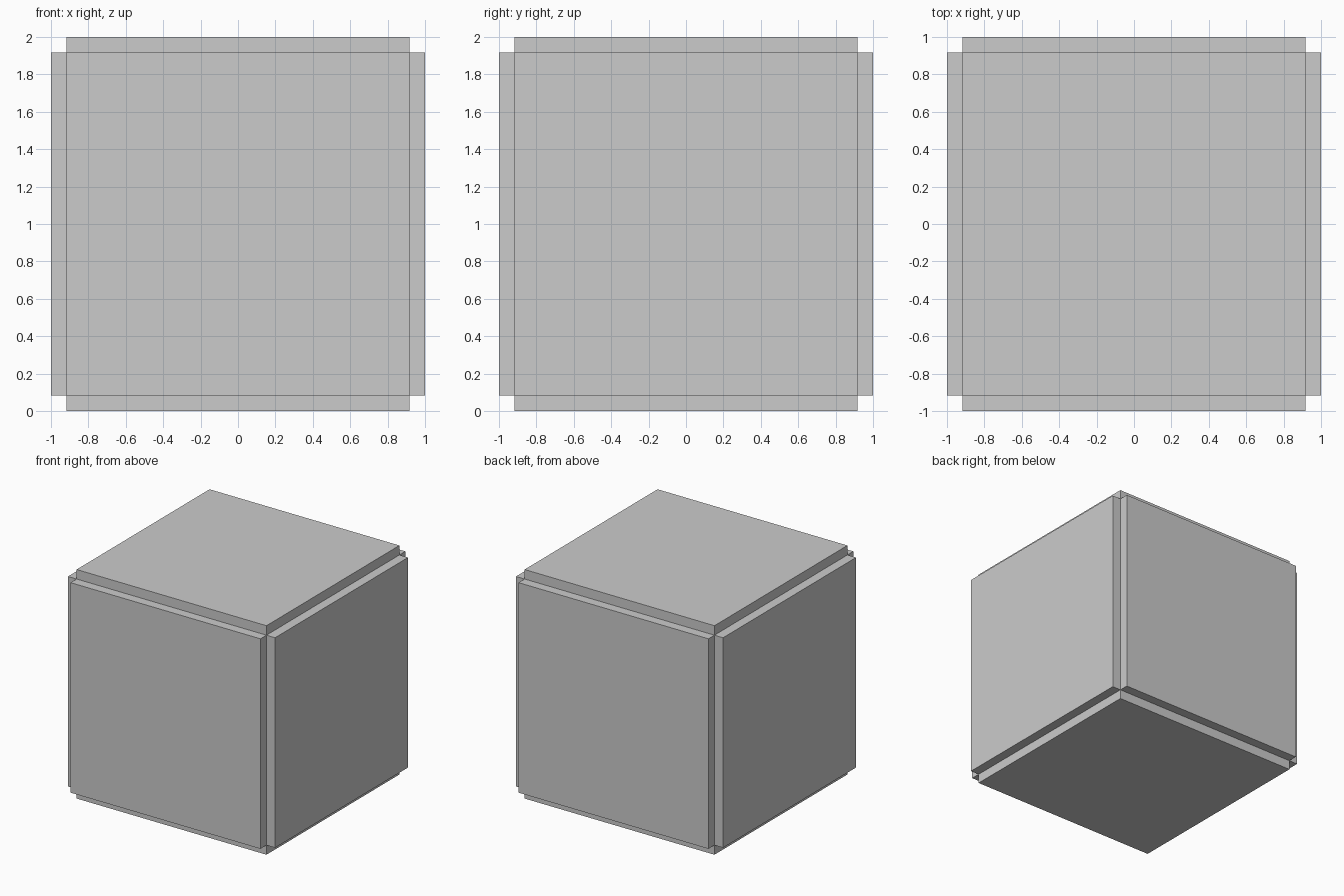
import bpy, bmesh
from mathutils import Matrix

if "Cube" in bpy.data.objects:
    bpy.data.objects.remove(bpy.data.objects["Cube"])

CORE = 0.917          # half size of the core cube
RISE = 1.0 - CORE     # how far each face panel stands out

# Core cube, with every face extruded outward so all twelve edges are notched
bm = bmesh.new()
bmesh.ops.create_cube(bm, size=2 * CORE, matrix=Matrix.Translation((0, 0, 1)))
bm.normal_update()
panels = bmesh.ops.extrude_discrete_faces(bm, faces=bm.faces[:])["faces"]
for face in panels:
    offset = face.normal.copy() * RISE
    bmesh.ops.translate(bm, verts=face.verts[:], vec=offset)

# Join the panels along the core edges
bmesh.ops.remove_doubles(bm, verts=bm.verts[:], dist=0.0001)
bm.normal_update()

mesh = bpy.data.meshes.new("notched_cube")
bm.to_mesh(mesh)
bm.free()
cube = bpy.data.objects.new("notched_cube", mesh)
bpy.context.collection.objects.link(cube)
